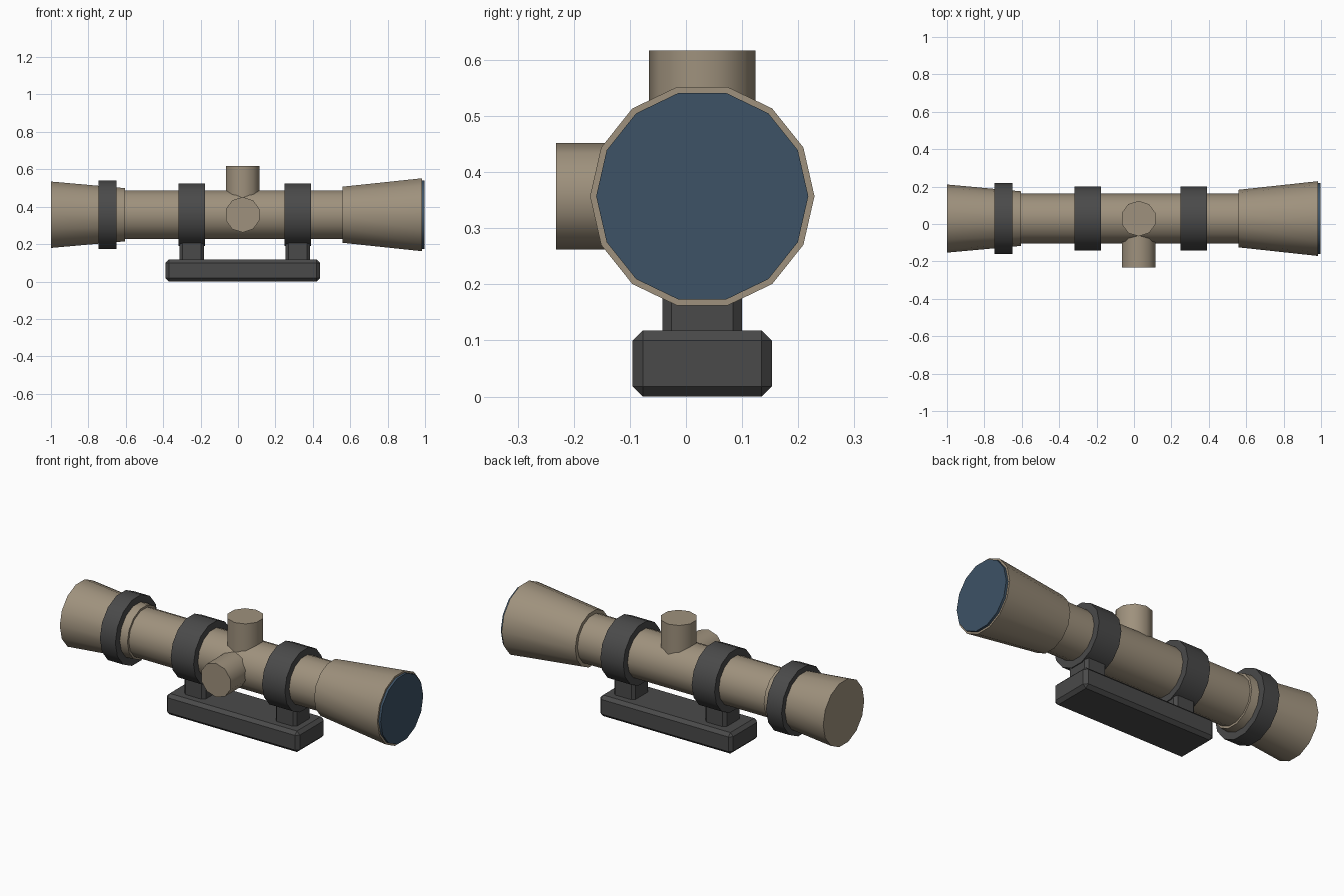
import bpy, bmesh, math
from mathutils import Vector

if "Cube" in bpy.data.objects:
    bpy.data.objects.remove(bpy.data.objects["Cube"])

X, Y, Z = Vector((1, 0, 0)), Vector((0, 1, 0)), Vector((0, 0, 1))
CY, CZ = 0.029, 0.357          # optical axis
TX = 0.025                     # turret / rail centre


def material(name, rgb):
    m = bpy.data.materials.new(name)
    m.diffuse_color = (*rgb, 1)
    m.use_nodes = True
    m.node_tree.nodes["Principled BSDF"].inputs["Base Color"].default_value = m.diffuse_color
    return m


tan = material("tan metal", (0.345, 0.285, 0.205))
dark = material("dark grey", (0.068, 0.068, 0.068))
blue = material("lens blue", (0.047, 0.085, 0.132))


def finish(name, bm, mat):
    bmesh.ops.recalc_face_normals(bm, faces=bm.faces)
    me = bpy.data.meshes.new(name)
    bm.to_mesh(me)
    bm.free()
    me.materials.append(mat)
    ob = bpy.data.objects.new(name, me)
    bpy.context.collection.objects.link(ob)
    return ob


def lathe(name, mat, origin, axis, u, v, profile, n, hollow=False):
    """Sweep (distance, radius) points round an axis; first corner lies along u."""
    bm = bmesh.new()
    loops = []
    for t, r in profile:
        loops.append([bm.verts.new(Vector(origin) + axis * t
                      + u * r * math.cos(2 * math.pi * i / n)
                      + v * r * math.sin(2 * math.pi * i / n)) for i in range(n)])
    pairs = list(zip(loops, loops[1:]))
    if hollow:
        pairs.append((loops[-1], loops[0]))
    else:
        bm.faces.new(loops[0])
        bm.faces.new(loops[-1])
    for a, b in pairs:
        for i in range(n):
            j = (i + 1) % n
            bm.faces.new((a[i], a[j], b[j], b[i]))
    ob = finish(name, bm, mat)
    bpy.ops.object.select_all(action='DESELECT')
    ob.select_set(True)
    bpy.context.view_layer.objects.active = ob
    bpy.ops.object.shade_smooth_by_angle(angle=math.radians(40))
    return ob


def along_x(name, mat, profile, hollow=False):
    return lathe(name, mat, (0, CY, CZ), X, Y, Z, profile, 14, hollow)


def box(name, mat, lo, hi, chamfer):
    lo, hi = Vector(lo), Vector(hi)
    bm = bmesh.new()
    bmesh.ops.create_cube(bm, size=1)
    bmesh.ops.scale(bm, vec=hi - lo, verts=bm.verts)
    bmesh.ops.translate(bm, vec=(lo + hi) / 2, verts=bm.verts)
    ob = finish(name, bm, mat)
    b = ob.modifiers.new("chamfer", 'BEVEL')
    b.width, b.segments = chamfer, 1
    return ob


# scope body
along_x("main_tube", tan, [(-0.62, 0.134), (0.58, 0.134)])
along_x("eyepiece", tan, [(-1.0, 0.182), (-0.605, 0.146)])
along_x("objective_bell", tan, [(0.56, 0.154), (0.985, 0.2)])
along_x("front_lens", blue, [(0.975, 0.189), (0.998, 0.189)])

# collars: focus ring and the two mounting rings
for name, x, half, outer, inner in (("focus_ring", -0.698, 0.048, 0.189, 0.145),
                                    ("rear_mount_ring", -0.247, 0.071, 0.172, 0.132),
                                    ("front_mount_ring", 0.32, 0.071, 0.172, 0.132)):
    along_x(name, dark, [(x - half, inner), (x - half, outer),
                         (x + half, outer), (x + half, inner)], True)

# adjustment turrets
lathe("top_turret", tan, (TX, CY, 0), Z, Y, X, [(0.44, 0.095), (0.617, 0.095)], 10)
lathe("side_turret", tan, (TX, 0, CZ), Y, Z, X, [(-0.232, 0.095), (-0.05, 0.095)], 10)

# mount rail and posts
box("mount_rail", dark, (TX - 0.413, CY - 0.124, 0), (TX + 0.413, CY + 0.124, 0.118), 0.018)
for name, x in (("rear_post", -0.247), ("front_post", 0.32)):
    box(name, dark, (x - 0.066, CY - 0.071, 0.09), (x + 0.066, CY + 0.071, 0.222), 0.016)
